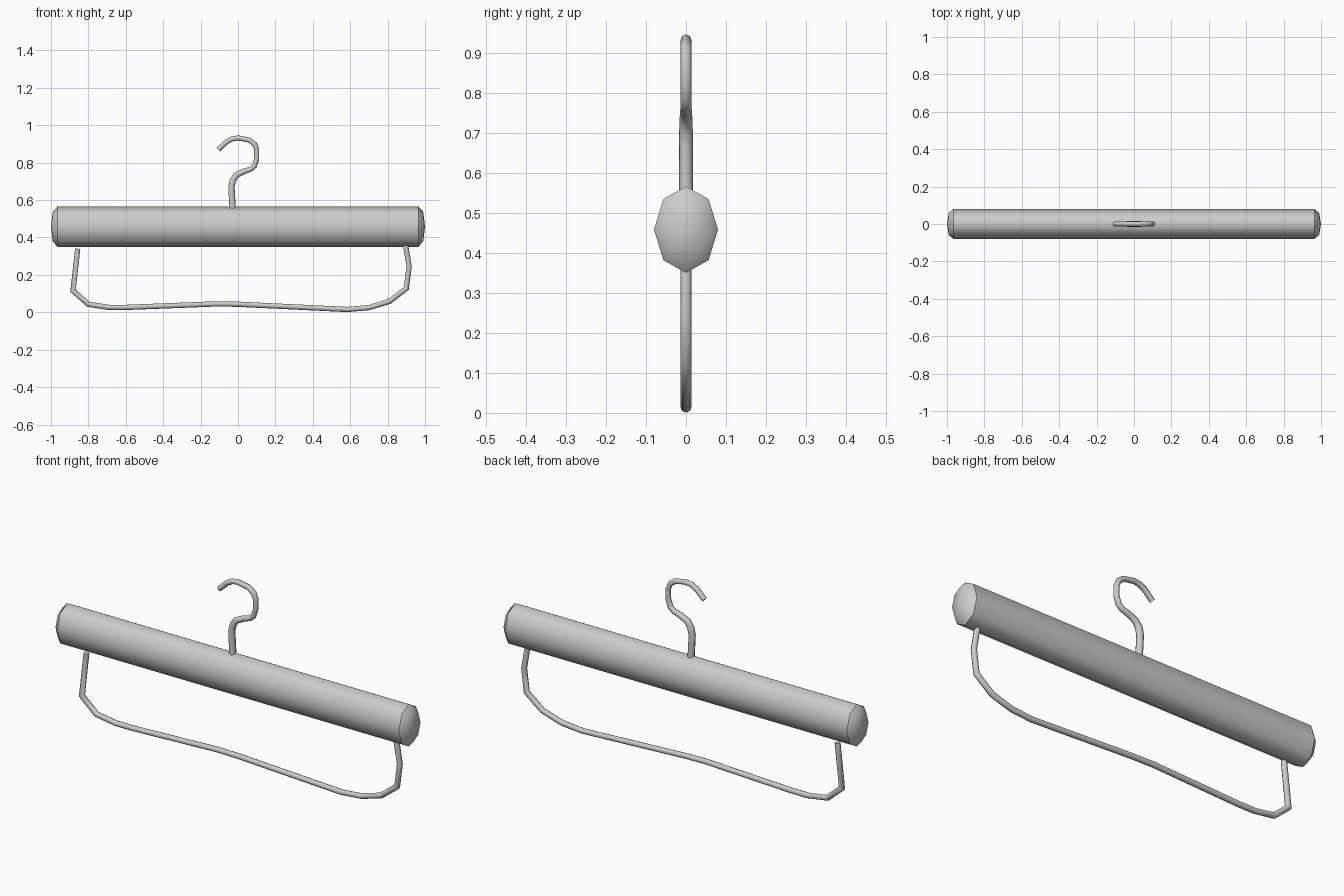
import bpy, bmesh, math
from mathutils import Vector

if "Cube" in bpy.data.objects:
    bpy.data.objects.remove(bpy.data.objects["Cube"])


def finish(name, rings, apex=None, sharp_rings=()):
    """Skin a list of vertex rings into a smooth closed tube."""
    bm = bmesh.new()
    vs = [[bm.verts.new(p) for p in ring] for ring in rings]
    n = len(vs[0])
    for a, b in zip(vs, vs[1:]):
        for i in range(n):
            j = (i + 1) % n
            bm.faces.new((a[i], a[j], b[j], b[i]))
    for ring, k in ((vs[0], 0), (vs[-1], 1)):
        if apex:
            tip = bm.verts.new(apex[k])
            for i in range(n):
                bm.faces.new((ring[i], ring[(i + 1) % n], tip))
        else:
            bm.faces.new(ring)
    bmesh.ops.recalc_face_normals(bm, faces=bm.faces)
    for f in bm.faces:
        f.smooth = True
    for r in sharp_rings:
        for i in range(n):
            bm.edges.get((vs[r][i], vs[r][(i + 1) % n])).smooth = False
    me = bpy.data.meshes.new(name)
    bm.to_mesh(me)
    bm.free()
    ob = bpy.data.objects.new(name, me)
    bpy.context.collection.objects.link(ob)
    return ob


def wire(name, path, sides=8):
    """Sweep a round section along (x, z, radius) points with mitred joints."""
    pts = [Vector((x, z)) for x, z, r in path]
    rings = []
    for k, (x, z, r) in enumerate(path):
        d1 = (pts[k] - pts[k - 1]).normalized() if k else None
        d2 = (pts[k + 1] - pts[k]).normalized() if k < len(pts) - 1 else None
        d1, d2 = d1 or d2, d2 or d1
        t = (d1 + d2).normalized()
        w = r / max(0.6, t.dot(d1))
        rings.append([(x - t.y * w * math.cos(a), r * math.sin(a), z + t.x * w * math.cos(a))
                      for a in (2 * math.pi * i / sides for i in range(sides))])
    return finish(name, rings, sharp_rings=(0, -1))


# Eight-sided padded bar with shallow domed ends
def octagon(x, s):
    return [(x, 0.08 * s * math.cos(i * math.pi / 4), 0.458 + 0.108 * s * math.sin(i * math.pi / 4))
            for i in range(8)]


profile = [(-0.99, 0.74), (-0.965, 1), (0.965, 1), (0.99, 0.74)]
finish("bar", [octagon(x, s) for x, s in profile],
       apex=((-1, 0, 0.458), (1, 0, 0.458)), sharp_rings=(1, 2))

# Hook, thicker at the stem
R, T = 0.017, 0.0135
wire("hook", [(-0.028, 0.54, R), (-0.035, 0.67, R), (-0.028, 0.705, R), (-0.010, 0.733, 0.016),
              (0.03, 0.753, 0.015), (0.068, 0.765, T), (0.088, 0.782, T), (0.10, 0.82, T),
              (0.10, 0.872, T), (0.088, 0.90, T), (0.06, 0.921, T), (0.0, 0.932, T),
              (-0.032, 0.927, T), (-0.06, 0.912, T), (-0.105, 0.87, T)])

# Trouser rail, slightly bent wire hanging below the bar
W = 0.014
wire("rail", [(-0.857, 0.34, W), (-0.882, 0.115, W), (-0.80, 0.043, W), (-0.69, 0.026, W),
              (-0.60, 0.026, W), (-0.11, 0.045, W), (0.0, 0.043, W), (0.585, 0.015, W),
              (0.70, 0.025, W), (0.81, 0.058, W), (0.90, 0.128, W), (0.915, 0.246, W),
              (0.896, 0.36, W)])
